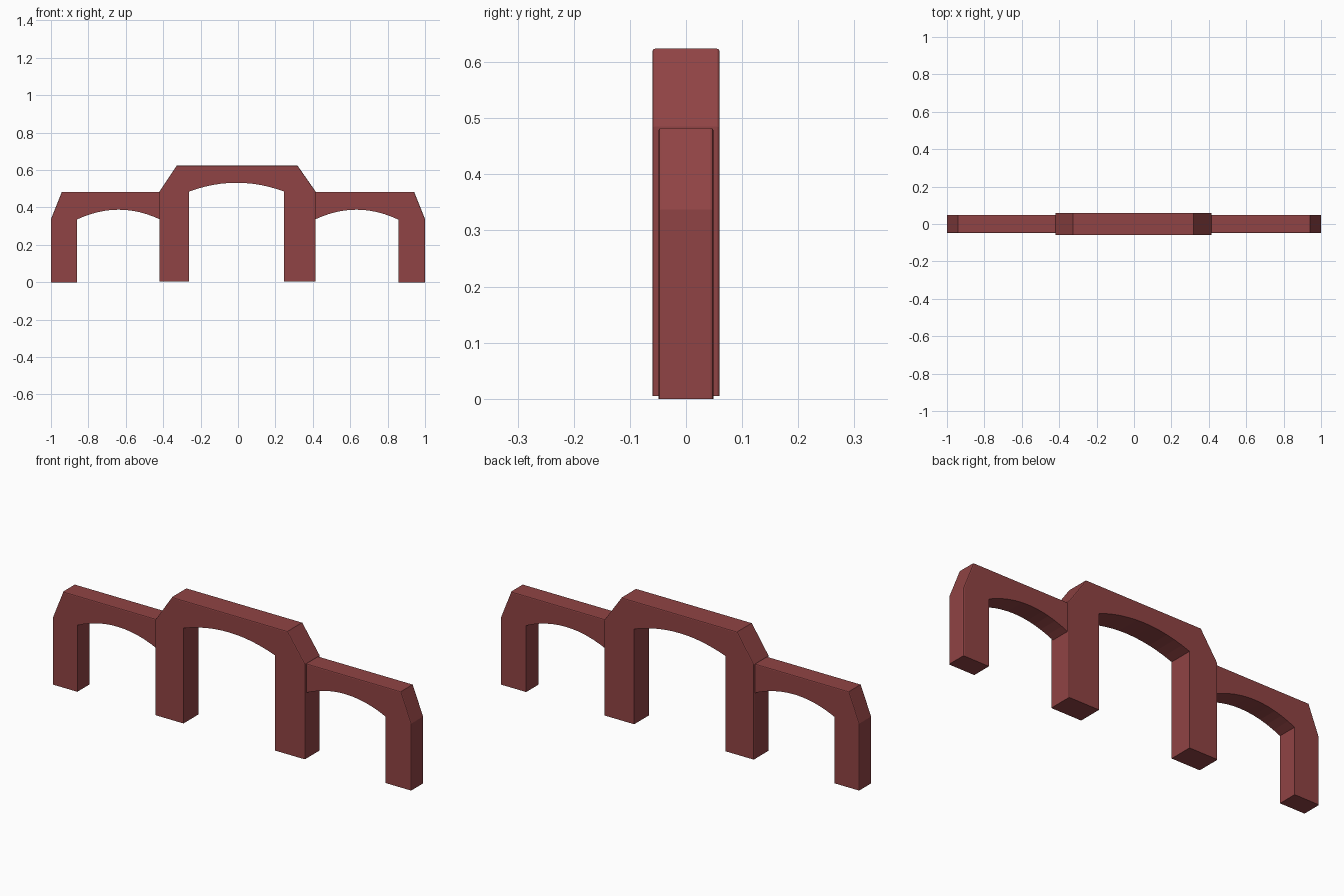
import bpy, bmesh

if "Cube" in bpy.data.objects:
    bpy.data.objects.remove(bpy.data.objects["Cube"])

mat = bpy.data.materials.new("brick red")
mat.diffuse_color = (0.28, 0.057, 0.058, 1)
mat.use_nodes = True
mat.node_tree.nodes["Principled BSDF"].inputs["Base Color"].default_value = mat.diffuse_color


def arch(x0, x1, z, rise, n=12):
    """Shallow arch points from x0 to x1, springing from height z."""
    return [(x0 + (x1 - x0) * i / n, z + rise * (1 - (2 * i / n - 1) ** 2))
            for i in range(n + 1)]


def extrude_profile(name, pts, half_depth, outer, bevel=0.005):
    """Extrude an x-z profile along y and soften the outer long edges.
    The first `outer` profile segments get the bevel."""
    bm = bmesh.new()
    front = [bm.verts.new((x, -half_depth, z)) for x, z in pts]
    back = [bm.verts.new((x, half_depth, z)) for x, z in pts]
    bm.faces.new(front)
    bm.faces.new(back[::-1])
    n = len(pts)
    for i in range(n):
        j = (i + 1) % n
        bm.faces.new((front[j], front[i], back[i], back[j]))
    bmesh.ops.recalc_face_normals(bm, faces=bm.faces)
    edges = [bm.edges.get((row[i], row[i + 1]))
             for row in (front, back) for i in range(outer)]
    bmesh.ops.bevel(bm, geom=edges, offset=bevel, segments=2,
                    profile=0.5, affect='EDGES')
    me = bpy.data.meshes.new(name)
    bm.to_mesh(me)
    bm.free()
    me.materials.append(mat)
    ob = bpy.data.objects.new(name, me)
    bpy.context.collection.objects.link(ob)
    return ob


# tall middle arch
centre = [(-0.42, 0.005), (-0.42, 0.485), (-0.327, 0.624), (0.318, 0.624),
          (0.415, 0.485), (0.415, 0.005), (0.247, 0.005)]
centre += arch(0.247, -0.262, 0.485, 0.047) + [(-0.262, 0.005)]
extrude_profile("centre_arch", centre, 0.06, 5)

# lower side arches, each ending inside a middle leg
for name, s, inner, leg in (("left_arch", -1, 0.415, 0.862),
                            ("right_arch", 1, 0.41, 0.857)):
    pts = [(1.0, 0), (1.0, 0.337), (0.942, 0.483), (inner, 0.483)]
    pts += arch(inner, leg, 0.335, 0.053) + [(leg, 0)]
    extrude_profile(name, [(s * x, z) for x, z in pts], 0.049, 3)
